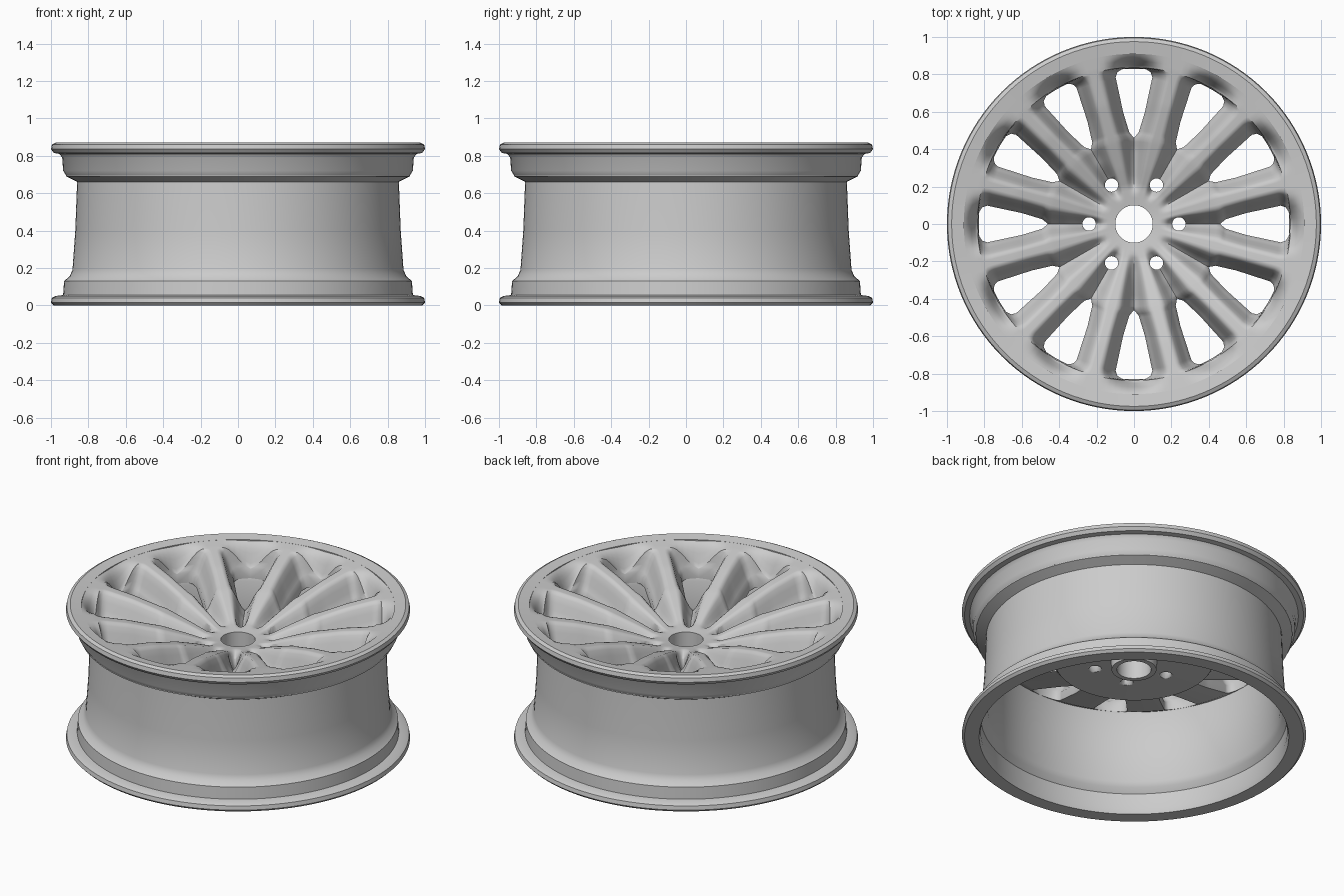
import bpy, bmesh, math
from mathutils import Vector

if "Cube" in bpy.data.objects:
    bpy.data.objects.remove(bpy.data.objects["Cube"])

metal = bpy.data.materials.new("light_grey_metal")
metal.use_nodes = True
GREY = (0.6, 0.6, 0.6, 1)
metal.diffuse_color = GREY
metal.node_tree.nodes["Principled BSDF"].inputs["Base Color"].default_value = GREY


def finish(bm, name, angle):
    bmesh.ops.remove_doubles(bm, verts=bm.verts, dist=0.0005)
    bmesh.ops.recalc_face_normals(bm, faces=bm.faces)
    mesh = bpy.data.meshes.new(name)
    bm.to_mesh(mesh)
    bm.free()
    mesh.materials.append(metal)
    ob = bpy.data.objects.new(name, mesh)
    bpy.context.collection.objects.link(ob)
    bpy.ops.object.select_all(action="DESELECT")
    ob.select_set(True)
    bpy.context.view_layer.objects.active = ob
    bpy.ops.object.shade_smooth_by_angle(angle=math.radians(angle))
    return ob


def lathe(name, profile, steps=128):
    bm = bmesh.new()
    verts = [bm.verts.new((r, 0, z)) for r, z in profile]
    edges = [bm.edges.new((v, verts[i - 1])) for i, v in enumerate(verts)]
    bmesh.ops.spin(bm, geom=verts + edges, axis=(0, 0, 1), cent=(0, 0, 0),
                   angle=math.tau, steps=steps)
    return finish(bm, name, 35)


def lerp(table, r):
    """Read a value off a list of (radius, value) points."""
    for (r0, v0), (r1, v1) in zip(table, table[1:]):
        if r <= r1:
            return v0 + (v1 - v0) * max(0, (r - r0) / (r1 - r0))
    return table[-1][1]


def smooth(a, b, x):
    t = min(1, max(0, (x - a) / (b - a)))
    return t * t * (3 - 2 * t)


# Barrel with a flange and bead seat at each end
lathe("rim_barrel", [
    (0.90, 0.0), (0.985, 0.0), (1.0, 0.015), (0.995, 0.04), (0.975, 0.05),
    (0.935, 0.055), (0.93, 0.13), (0.90, 0.155), (0.885, 0.19), (0.87, 0.40),
    (0.86, 0.67), (0.87, 0.685), (0.92, 0.695), (0.935, 0.72), (0.94, 0.79),
    (0.955, 0.81), (0.985, 0.815), (1.0, 0.835), (0.995, 0.86), (0.975, 0.87),
    (0.91, 0.86), (0.91, 0.70), (0.85, 0.67), (0.83, 0.63), (0.84, 0.40),
    (0.85, 0.19), (0.865, 0.16), (0.89, 0.13), (0.89, 0.03)])

# Face: dished hub and twelve rounded spokes with windows between them
SPOKES = 12
HALF = math.pi / SPOKES
COLS = 14
CREST = [(0.1, 0.645), (0.2, 0.66), (0.3, 0.70), (0.45, 0.755),
         (0.65, 0.81), (0.85, 0.85), (0.92, 0.861)]
DEPTH = [(0.17, 0), (0.24, 0.05), (0.4, 0.13), (0.55, 0.16), (0.8, 0.16),
         (0.84, 0.14), (0.88, 0.04), (0.91, 0)]
UNDER = [(0.1, 0.50), (0.46, 0.51), (0.49, 0.55), (0.8, 0.63), (0.92, 0.69)]
WINDOW = [(0.46, 0), (0.49, 0.025), (0.6, 0.058), (0.79, 0.098),
          (0.815, 0.09), (0.83, 0.065), (0.837, 0)]
radii = sorted({round(0.1 + 0.02 * i, 3) for i in range(42)}
               | {r for r, _ in WINDOW} | {0.85, 0.87, 0.89})

bm = bmesh.new()
for s in range(SPOKES):
    mid = HALF * (2 * s + 1)
    rows = []
    for r in radii:
        gap = lerp(WINDOW, r)
        spread = HALF - math.asin(gap / r)
        top, low = [], []
        for c in range(COLS + 1):
            u = 2 * c / COLS - 1
            a = mid + spread * u
            # Even valleys hold the bolt pockets
            even = (s if u < 0 else s + 1) % 2 == 0
            pocket = 0.05 * even * smooth(0.12, 0, abs(r - 0.26))
            drop = (lerp(DEPTH, r) + pocket) * smooth(0.25, 1.05, abs(u))
            x, y = r * math.cos(a), r * math.sin(a)
            top.append(bm.verts.new((x, y, lerp(CREST, r) - drop)))
            low.append(bm.verts.new((x, y, lerp(UNDER, r))))
        rows.append((top, low, gap))
    for (t0, l0, g0), (t1, l1, g1) in zip(rows, rows[1:]):
        for c in range(COLS):
            bm.faces.new((t0[c], t1[c], t1[c + 1], t0[c + 1]))
            bm.faces.new((l0[c], l0[c + 1], l1[c + 1], l1[c]))
        if g0 + g1 > 0:
            for c in (0, COLS):
                bm.faces.new((t0[c], l0[c], l1[c], t1[c]))
    for t, l, _ in (rows[0], rows[-1]):
        for c in range(COLS):
            bm.faces.new((t[c], t[c + 1], l[c + 1], l[c]))
face = finish(bm, "spoke_face", 50)

# Six bolt holes through the hub
bm = bmesh.new()
for i in range(6):
    a = math.tau * i / 6
    made = bmesh.ops.create_cone(bm, cap_ends=True, segments=20, radius1=0.036,
                                 radius2=0.036, depth=0.6)
    bmesh.ops.translate(bm, verts=made["verts"],
                        vec=Vector((0.24 * math.cos(a), 0.24 * math.sin(a), 0.6)))
cutter = finish(bm, "bolt_hole_cutter", 35)
cutter.hide_render = True
cutter.hide_set(True)
cut = face.modifiers.new("bolt_holes", "BOOLEAN")
cut.operation = "DIFFERENCE"
cut.solver = "EXACT"
cut.object = cutter

# Hub sleeve around the centre bore, standing out below
lathe("hub_sleeve", [(0.1, 0.64), (0.1, 0.45), (0.13, 0.45), (0.135, 0.52),
                     (0.13, 0.64)], 64)
